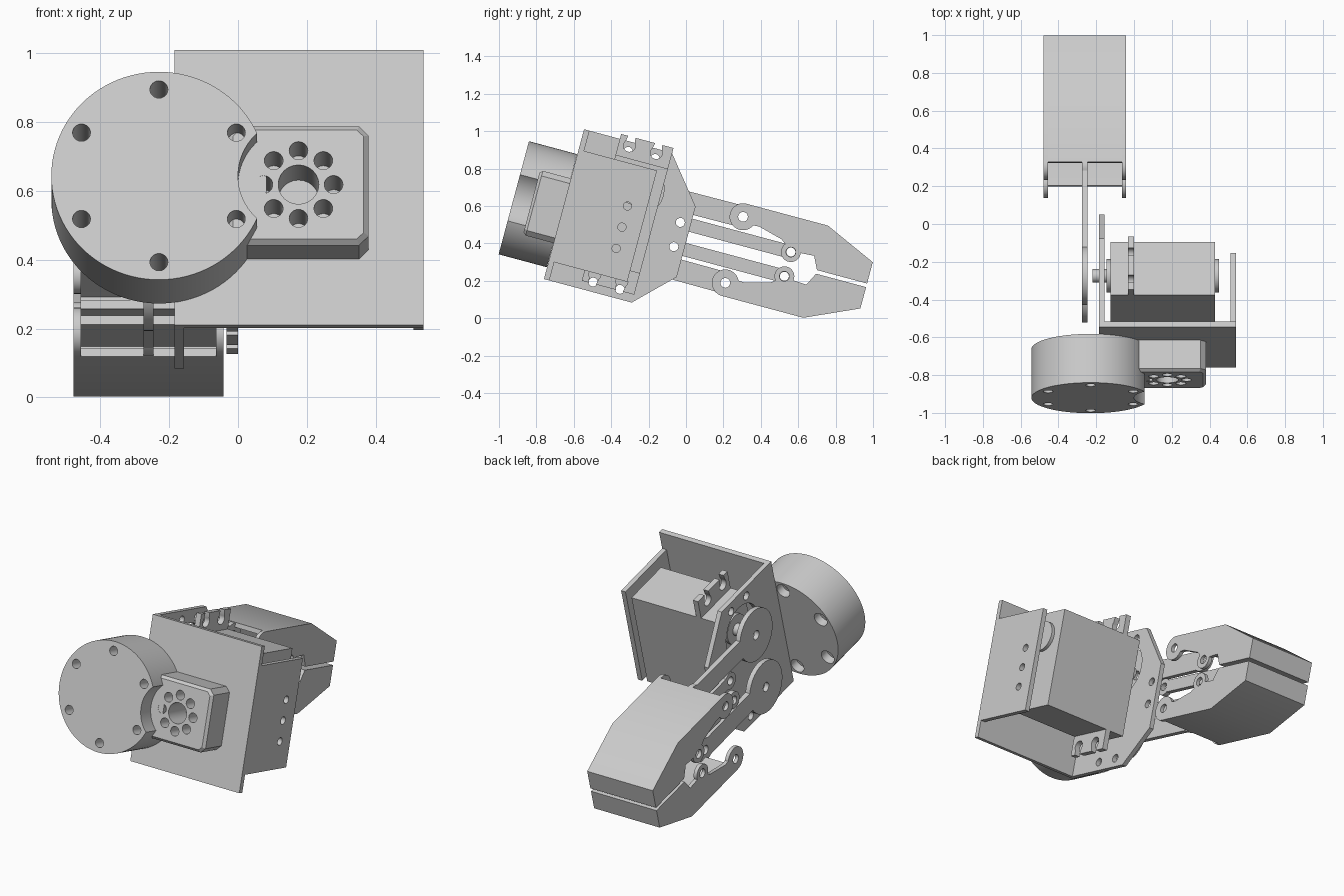
import bpy, bmesh, math
from math import pi, asin, cos, sin
from mathutils import Matrix

if "Cube" in bpy.data.objects:
    bpy.data.objects.remove(bpy.data.objects["Cube"])

# The whole gripper is built level (x, u = forward, v = up), then pitched down 15 degrees
TILT = Matrix.Rotation(math.radians(-15), 4, 'X')
MID = 0.42                      # height of the jaw symmetry line
CRANK_A, CRANK_B = (-0.445, 0.6), (0.154, 0.603)
LINK_A, LINK_B = (-0.162, 0.487), (0.45, 0.487)

grey = bpy.data.materials.new("light_grey")
grey.diffuse_color = (0.6, 0.6, 0.6, 1)
grey.use_nodes = True
grey.node_tree.nodes["Principled BSDF"].inputs["Base Color"].default_value = grey.diffuse_color


def arc(c, r, a0, a1, n=24):
    return [(c[0] + r * cos(a0 + (a1 - a0) * i / n), c[1] + r * sin(a0 + (a1 - a0) * i / n))
            for i in range(n + 1)]


def circle(c, r, n=32):
    return arc(c, r, 0, 2 * pi, n)[:-1]


def rect(a0, b0, a1, b1):
    return [(a0, b0), (a1, b0), (a1, b1), (a0, b1)]


def prism(name, outline, lo, hi, axis='x', bevel_lo=0):
    """Extrude an outline: (u, v) along x, or (x, v) along u."""
    bm = bmesh.new()
    rings = []
    for d in (lo, hi):
        rings.append([bm.verts.new((d, a, b) if axis == 'x' else (a, d, b)) for a, b in outline])
    bm.faces.new(rings[0])
    bm.faces.new(rings[1])
    n = len(outline)
    for i in range(n):
        j = (i + 1) % n
        bm.faces.new((rings[0][i], rings[0][j], rings[1][j], rings[1][i]))
    if bevel_lo:
        front = set(rings[0])
        edges = [e for e in bm.edges if e.verts[0] in front and e.verts[1] in front]
        bmesh.ops.bevel(bm, geom=edges, offset=bevel_lo, segments=1, affect='EDGES')
    bmesh.ops.recalc_face_normals(bm, faces=bm.faces)
    me = bpy.data.meshes.new(name)
    bm.to_mesh(me)
    bm.free()
    me.materials.append(grey)
    ob = bpy.data.objects.new(name, me)
    bpy.context.collection.objects.link(ob)
    return ob


def activate(ob):
    bpy.ops.object.select_all(action='DESELECT')
    ob.select_set(True)
    bpy.context.view_layer.objects.active = ob


def cut(ob, cutters):
    activate(ob)
    for c in cutters:
        m = ob.modifiers.new("cut", 'BOOLEAN')
        m.operation, m.solver, m.object = 'DIFFERENCE', 'EXACT', c
        bpy.ops.object.modifier_apply(modifier=m.name)
        bpy.data.objects.remove(c)
    return ob


def holes(ob, centres, r, lo, hi, axis='x'):
    return cut(ob, [prism("cutter", circle(c, r, 24), lo, hi, axis) for c in centres])


def flip(points, side):
    return [(u, MID + side * (v - MID)) for u, v in points]


def bar(a, b, r0, r1, w):
    """Straight link of half width w with a round boss at each end."""
    b0, b1 = asin(w / r0), asin(w / r1)
    return arc(a, r0, b0, 2 * pi - b0, 40) + arc(b, r1, -(pi - b1), pi - b1)


# Bracket: back plate, pivot side plate, short support flange
prism("bracket_back_plate", rect(-0.185, 0.006, 0.54, 0.835), -0.788, -0.758, 'u')
side_plate = prism("bracket_pivot_plate",
                   [(-0.76, 0.006), (-0.302, 0.006), (-0.105, 0.2), (-0.105, 0.59),
                    (-0.302, 0.835), (-0.76, 0.835)], -0.185, -0.157)
holes(side_plate, [CRANK_A], 0.158, -0.3, 0)
holes(side_plate, flip([LINK_A, (-0.53, 0.782), (-0.381, 0.782)], 1)
      + flip([LINK_A, (-0.53, 0.782), (-0.381, 0.782)], -1), 0.024, -0.3, 0)
flange = prism("bracket_flange", rect(-0.76, 0.107, -0.354, 0.723), 0.511, 0.54)
holes(flange, [(-0.457, v) for v in (0.264, 0.382, 0.499)], 0.022, 0.4, 0.6)

# Servo motor: body, bosses, shaft and notched mounting ears
prism("servo_body", rect(-0.59, 0.167, -0.30, 0.747), -0.125, 0.43)
prism("servo_front_boss", circle(CRANK_A, 0.088, 48), -0.145, -0.12)
prism("servo_rear_boss", circle(CRANK_A, 0.088, 48), 0.425, 0.45)
prism("servo_shaft", circle(CRANK_A, 0.036), -0.22, -0.14)
ear_top = [(-0.59, 0.74), (-0.59, 0.862)]
for u in (-0.531, -0.382):
    ear_top += [(u - 0.02, 0.862)] + arc((u, 0.812), 0.032, pi * 0.78, pi * 2.22, 16) + [(u + 0.02, 0.862)]
ear_top += [(-0.30, 0.862), (-0.30, 0.74)]
prism("servo_ear_upper", ear_top, -0.033, 0.0)
prism("servo_ear_lower", [(u, 0.912 - v) for u, v in ear_top], -0.033, 0.0)

# Wrist motor: round mount with bolt holes, recess around the gearbox hub
WHEEL, HUB = (-0.23, 0.384), (0.176, 0.384)
wheel = prism("round_mount", circle(WHEEL, 0.313, 96), -1.056, -0.789, 'u')
ring = arc(WHEEL, 0.26, pi / 6, pi / 6 + 2 * pi, 6)[:-1]
holes(wheel, ring, 0.026, -1.2, -0.7, 'u')
holes(wheel, ring, 0.042, -0.84, -0.7, 'u')
cut(wheel, [prism("cutter", circle(HUB, 0.176, 64), -1.2, -0.957, 'u')])
k = 0.028
gx0, gx1, gv0, gv1 = -0.03, 0.38, 0.205, 0.563
gearbox = prism("gearbox", [(gx0 + k, gv0), (gx1 - k, gv0), (gx1, gv0 + k), (gx1, gv1 - k),
                            (gx1 - k, gv1), (gx0 + k, gv1), (gx0, gv1 - k), (gx0, gv0 + k)],
                -0.958, -0.787, 'u', bevel_lo=0.015)
holes(gearbox, [HUB], 0.059, -1.1, -0.7, 'u')
holes(gearbox, arc(HUB, 0.102, 0, 2 * pi, 8)[:-1], 0.027, -1.1, -0.80, 'u')

# Jaws: drive crank, follower link and hollow finger, mirrored about the jaw line
finger_shell = [(0.16, 0.675), (0.605, 0.675), (0.887, 0.548), (0.887, 0.43), (0.61, 0.43),
                (0.61, 0.457), (0.86, 0.457), (0.86, 0.532), (0.6, 0.648), (0.16, 0.648)]
cheek = (arc(CRANK_B, 0.072, pi / 2, pi * 1.86, 24)
         + [(0.25, 0.575), (0.385, 0.54)]
         + arc(LINK_B, 0.053, pi * 0.78, pi * 2.05, 24)
         + [(0.575, 0.5), (0.61, 0.43), (0.887, 0.43), (0.887, 0.548), (0.605, 0.675)])
for label, side in (("upper", 1), ("lower", -1)):
    crank = prism(label + "_crank", flip(bar(CRANK_A, CRANK_B, 0.155, 0.07, 0.058), side), -0.275, -0.246)
    holes(crank, flip([CRANK_A, CRANK_B], side), 0.027, -0.4, -0.1)
    link = prism(label + "_link", flip(bar(LINK_A, LINK_B, 0.05, 0.05, 0.036), side), -0.275, -0.246)
    holes(link, flip([LINK_A, LINK_B], side), 0.024, -0.4, -0.1)
    prism(label + "_finger_shell", flip(finger_shell, side), -0.474, -0.046)
    for end, x in (("left", -0.478), ("right", -0.064)):
        plate = prism(f"{label}_finger_{end}_cheek", flip(cheek, side), x, x + 0.022)
        holes(plate, flip([CRANK_B, LINK_B], side), 0.026, x - 0.1, x + 0.1)

# Smooth the round walls, keep hard edges, and pitch everything down
for ob in list(bpy.data.objects):
    activate(ob)
    bpy.ops.object.shade_smooth_by_angle(angle=math.radians(25))
    ob.data.transform(TILT)
